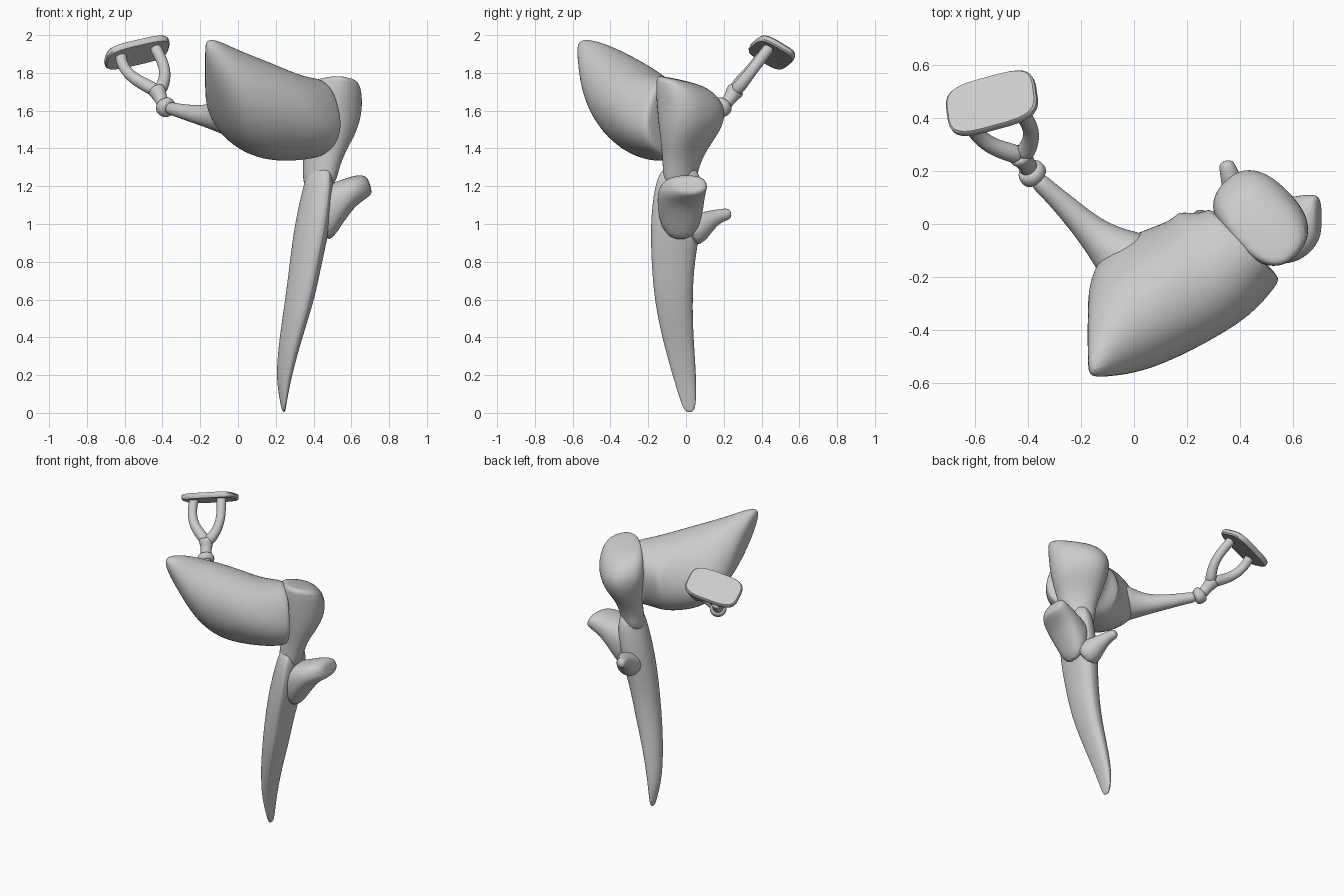
import bpy, bmesh, math
from mathutils import Vector, Matrix

cube = bpy.data.objects.get("Cube")
if cube:
    bpy.data.objects.remove(cube)

bone = bpy.data.materials.new("bone grey")
bone.diffuse_color = (0.6, 0.6, 0.6, 1)
bone.use_nodes = True
bone.node_tree.nodes["Principled BSDF"].inputs["Base Color"].default_value = (0.6, 0.6, 0.6, 1)


def superellipse(n, power):
    """Unit outline, from round (power 1) to boxy (below 1)."""
    pts = []
    for i in range(n):
        t = 2 * math.pi * (i + 0.5) / n
        c, s = math.cos(t), math.sin(t)
        pts.append((math.copysign(abs(c) ** power, c), math.copysign(abs(s) ** power, s)))
    return pts


def loft(name, rings, subdiv=2, angle=50):
    """Skin a list of point rings, cap both ends and round the result."""
    bm = bmesh.new()
    loops = [[bm.verts.new(p) for p in ring] for ring in rings]
    n = len(loops[0])
    for a, b in zip(loops, loops[1:]):
        for i in range(n):
            bm.faces.new((a[i], a[(i + 1) % n], b[(i + 1) % n], b[i]))
    bm.faces.new(loops[0][::-1])
    bm.faces.new(loops[-1])
    bmesh.ops.recalc_face_normals(bm, faces=bm.faces)
    mesh = bpy.data.meshes.new(name)
    bm.to_mesh(mesh)
    bm.free()
    mesh.materials.append(bone)
    obj = bpy.data.objects.new(name, mesh)
    bpy.context.collection.objects.link(obj)
    if subdiv:
        mod = obj.modifiers.new("round", 'SUBSURF')
        mod.levels = mod.render_levels = subdiv
    bpy.ops.object.select_all(action='DESELECT')
    obj.select_set(True)
    bpy.context.view_layer.objects.active = obj
    bpy.ops.object.shade_smooth_by_angle(angle=math.radians(angle))
    return obj


def oval(centre, a, b, power=1.0, n=16):
    c, a, b = Vector(centre), Vector(a) * 1.03, Vector(b) * 1.03
    return [c + a * u + b * v for u, v in superellipse(n, power)]


def tube(name, path):
    """Round limb along (point, radius) pairs."""
    pts = [Vector(p) for p, r in path]
    rings = []
    for i, (p, r) in enumerate(path):
        d = (pts[min(i + 1, len(pts) - 1)] - pts[max(i - 1, 0)]).normalized()
        side = d.cross(Vector((0.3, 0.2, 1))).normalized()
        rings.append(oval(p, side * r, d.cross(side) * r, n=12))
    return loft(name, rings)


# Middle bone body: tilted ovals from the short process to the joint face
diag = Vector((0, -1, 1)).normalized()
cross = Vector((0, 1, 1)).normalized()
body = []
for centre, long_r, short_r in [
        ((-0.175, -0.42, 1.82), 0.17, 0.04),
        ((-0.165, -0.39, 1.79), 0.25, 0.075),
        ((-0.11, -0.335, 1.735), 0.315, 0.13),
        ((0.0, -0.3, 1.655), 0.315, 0.2),
        ((0.15, -0.25, 1.6), 0.295, 0.225)]:
    body.append(oval(centre, diag * long_r, cross * short_r))
q = Vector((1, -1, 0)).normalized()
up = Vector((0, 0, 1))
turn = Vector((0.45, -0.75, 0.5)).normalized()
body.append(oval((0.29, -0.16, 1.56), turn * 0.25, turn.cross(Vector((-1, -0.7, 0))).normalized() * -0.22, 0.95))
tilt = (q + up * 0.35).normalized()
for shift, size in ((0, 1), (0.03, 0.95), (0.035, 0.8)):
    body.append(oval((0.385 + shift, -0.105 + shift, 1.56),
                     tilt * 0.19 * size, (up - q * 0.35).normalized() * 0.21 * size, 0.85))
loft("middle_bone_body", body)

# Long process reaching to the stirrup, with its collar
tube("long_process", [((0.02, -0.17, 1.58), 0.15), ((-0.08, -0.1, 1.57), 0.095),
                      ((-0.16, -0.03, 1.57), 0.06), ((-0.25, 0.06, 1.585), 0.045),
                      ((-0.33, 0.135, 1.605), 0.035), ((-0.375, 0.175, 1.615), 0.035)])
tube("collar", [((-0.36, 0.165, 1.605), 0.042), ((-0.375, 0.18, 1.612), 0.055),
                ((-0.39, 0.2, 1.627), 0.055), ((-0.4, 0.212, 1.64), 0.04)])

# Stirrup: neck, two legs and footplate
tube("stirrup_neck", [((-0.39, 0.2, 1.625), 0.04), ((-0.405, 0.225, 1.655), 0.032),
                      ((-0.42, 0.25, 1.69), 0.042), ((-0.437, 0.27, 1.72), 0.055)])
tube("stirrup_leg_outer", [((-0.42, 0.255, 1.7), 0.035), ((-0.47, 0.27, 1.725), 0.036),
                           ((-0.545, 0.295, 1.765), 0.032), ((-0.6, 0.345, 1.815), 0.03),
                           ((-0.62, 0.39, 1.875), 0.03), ((-0.62, 0.41, 1.9), 0.033)])
tube("stirrup_leg_inner", [((-0.42, 0.255, 1.7), 0.035), ((-0.4, 0.285, 1.73), 0.036),
                           ((-0.385, 0.325, 1.78), 0.032), ((-0.39, 0.37, 1.84), 0.03),
                           ((-0.43, 0.43, 1.92), 0.03), ((-0.44, 0.445, 1.935), 0.033)])
plate_long = Vector((0.33, 0.09, 0.075)).normalized()
plate_short = Vector((0.02, 0.2, -0.1))
plate_short = (plate_short - plate_long * plate_short.dot(plate_long)).normalized()
normal = plate_long.cross(plate_short)
plate_centre = Vector((-0.535, 0.455, 1.908))
plate = [oval(plate_centre + normal * h, plate_long * 0.172 * s, plate_short * 0.108 * s, 0.55, 32)
         for h, s in ((-0.018, 0.96), (-0.01, 1), (0.01, 1), (0.018, 0.96))]
loft("footplate", plate, 0, 35)

# Hammer head and neck: boxy rings, sloping down toward the back
p = Vector((1, 1, 0)).normalized()
head = []
for centre, rp, rq, slope, power in [
        ((0.49, -0.03, 1.765), 0.075, 0.12, 0.2, 0.8),
        ((0.485, 0.005, 1.73), 0.125, 0.18, 0.3, 0.8),
        ((0.475, 0.03, 1.62), 0.148, 0.195, 0.15, 0.8),
        ((0.475, 0.02, 1.5), 0.13, 0.175, 0.05, 0.85),
        ((0.455, -0.01, 1.39), 0.085, 0.135, 0, 0.9),
        ((0.44, -0.03, 1.29), 0.075, 0.105, 0, 1),
        ((0.425, -0.035, 1.18), 0.07, 0.1, 0, 1)]:
    ring = oval(centre, p * rp, q * rq, power)
    for v in ring:
        v.z -= slope * (v.y - centre[1])
    head.append(ring)
loft("hammer_head", head)

# Hammer handle: ridged profile scaled to its extents at each height
profile = [(0.88, -0.02), (0.97, 0.2), (1.02, 0.5), (0.95, 0.85), (0.7, 1.03),
           (0.3, 0.95), (0.0, 0.7), (-0.02, 0.4), (0.2, 0.15), (0.6, -0.02)]
handle = []
for z, x0, x1, y0, y1 in [
        (1.32, 0.38, 0.5, -0.12, 0.06), (1.2, 0.345, 0.51, -0.165, 0.09),
        (1.0, 0.3, 0.49, -0.185, 0.085), (0.8, 0.275, 0.445, -0.18, 0.045),
        (0.6, 0.25, 0.405, -0.165, 0.035), (0.4, 0.22, 0.34, -0.125, 0.04),
        (0.2, 0.2, 0.285, -0.07, 0.055), (0.07, 0.22, 0.26, -0.03, 0.055),
        (0.0, 0.235, 0.25, -0.005, 0.045)]:
    handle.append([Vector((x0 + (x1 - x0) * u, y0 + (y1 - y0) * v, z)) for u, v in profile])
loft("hammer_handle", handle, 2, 40)

# Side spur: broad ledge pointing outward
spur = [oval((x, y, z), (0, ry, 0), (-0.3 * rz, 0, rz), 0.85) for x, y, z, ry, rz in [
    (0.42, -0.03, 1.02, 0.1, 0.15), (0.5, -0.03, 1.09, 0.12, 0.115),
    (0.59, -0.025, 1.165, 0.125, 0.075), (0.65, -0.005, 1.195, 0.115, 0.065),
    (0.69, 0.02, 1.205, 0.09, 0.05), (0.7, 0.025, 1.205, 0.06, 0.03)]]
loft("side_spur", spur)

# Small rear spike
tube("rear_spike", [((0.42, 0.0, 0.95), 0.1), ((0.4, 0.08, 0.99), 0.075), ((0.375, 0.14, 1.03), 0.045),
                    ((0.355, 0.2, 1.05), 0.033), ((0.345, 0.24, 1.055), 0.028)])
